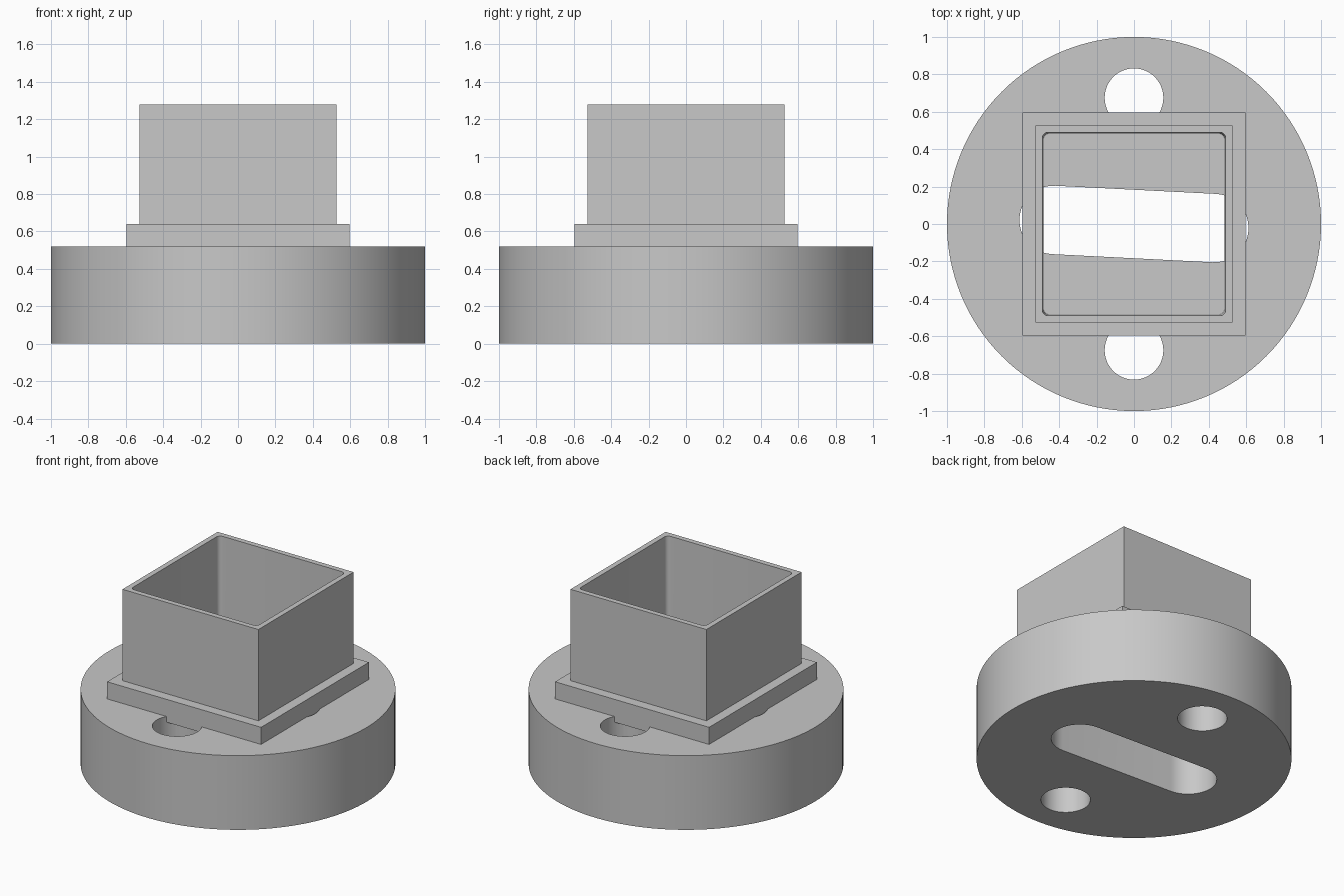
import bpy, bmesh, math
from mathutils import Vector, Matrix

cube = bpy.data.objects.get("Cube")
if cube:
    bpy.data.objects.remove(cube, do_unlink=True)

GREY = (0.58, 0.58, 0.58, 1)
grey = bpy.data.materials.new("plain grey")
grey.use_nodes = True
grey.diffuse_color = GREY
grey.node_tree.nodes["Principled BSDF"].inputs["Base Color"].default_value = GREY


def loft(name, rings):
    """Solid skinned through a stack of matching closed rings of points."""
    bm = bmesh.new()
    rows = [[bm.verts.new(p) for p in ring] for ring in rings]
    n = len(rows[0])
    for low, high in zip(rows, rows[1:]):
        for i in range(n):
            j = (i + 1) % n
            bm.faces.new((low[i], low[j], high[j], high[i]))
    bm.faces.new(rows[0][::-1])
    bm.faces.new(rows[-1])
    bmesh.ops.recalc_face_normals(bm, faces=bm.faces)
    mesh = bpy.data.meshes.new(name)
    bm.to_mesh(mesh)
    bm.free()
    mesh.materials.append(grey)
    obj = bpy.data.objects.new(name, mesh)
    bpy.context.collection.objects.link(obj)
    return obj


def rounded(hx, hy, r, z, steps=12, cx=0, cy=0, turn=0):
    """Ring of a rectangle (half sizes hx, hy) with corner radius r."""
    pts = []
    spin = Matrix.Rotation(turn, 3, 'Z')
    for q, (sx, sy) in enumerate(((1, 1), (-1, 1), (-1, -1), (1, -1))):
        for k in range(steps + 1):
            a = math.pi / 2 * (q + k / steps)
            p = Vector((sx * (hx - r) + r * math.cos(a),
                        sy * (hy - r) + r * math.sin(a), 0))
            p = spin @ p + Vector((cx, cy, z))
            if not pts or (p - pts[-1]).length > 1e-5:
                pts.append(p)
    if (pts[0] - pts[-1]).length < 1e-5:
        pts.pop()
    return pts


def circle(r, z, n, cy=0):
    return [Vector((r * math.cos(math.tau * i / n),
                    cy + r * math.sin(math.tau * i / n), z)) for i in range(n)]


def square(h, z):
    return [Vector((x * h, y * h, z)) for x, y in ((1, 1), (-1, 1), (-1, -1), (1, -1))]


def cut(target, cutter):
    cutter.hide_render = True
    mod = target.modifiers.new("cut", 'BOOLEAN')
    mod.operation, mod.solver, mod.object = 'DIFFERENCE', 'EXACT', cutter
    bpy.ops.object.select_all(action='DESELECT')
    bpy.context.view_layer.objects.active = target
    target.select_set(True)
    bpy.ops.object.modifier_apply(modifier=mod.name)
    bpy.data.objects.remove(cutter, do_unlink=True)


def smooth(obj):
    bpy.ops.object.select_all(action='DESELECT')
    bpy.context.view_layer.objects.active = obj
    obj.select_set(True)
    bpy.ops.object.shade_smooth_by_angle(angle=math.radians(30))


SEAT = 0.48   # floor of the shallow pocket that holds the socket

# Round base with pocket, two bolt holes and a slightly turned slot
base = loft("round_base", [circle(1, 0, 128), circle(1, 0.52, 128)])
cut(base, loft("pocket_cutter", [square(0.55, SEAT), square(0.55, 0.7)]))
for side in (-1, 1):
    cut(base, loft("bolt_hole_cutter",
                   [circle(0.157, z, 48, side * 0.675) for z in (-0.1, 0.7)]))
cut(base, loft("slot_cutter",
               [rounded(0.613, 0.183, 0.183, z, turn=math.radians(-2.9))
                for z in (-0.1, 0.7)]))
smooth(base)

# Square socket with a stepped flange and a slightly tapered opening
socket = loft("square_socket", [square(0.597, SEAT), square(0.597, 0.64),
                                square(0.527, 0.64), square(0.527, 1.28)])
cut(socket, loft("opening_cutter", [rounded(0.483, 0.483, 0.03, SEAT - 0.05, 6),
                                    rounded(0.49, 0.49, 0.03, 1.3, 6)]))
smooth(socket)
